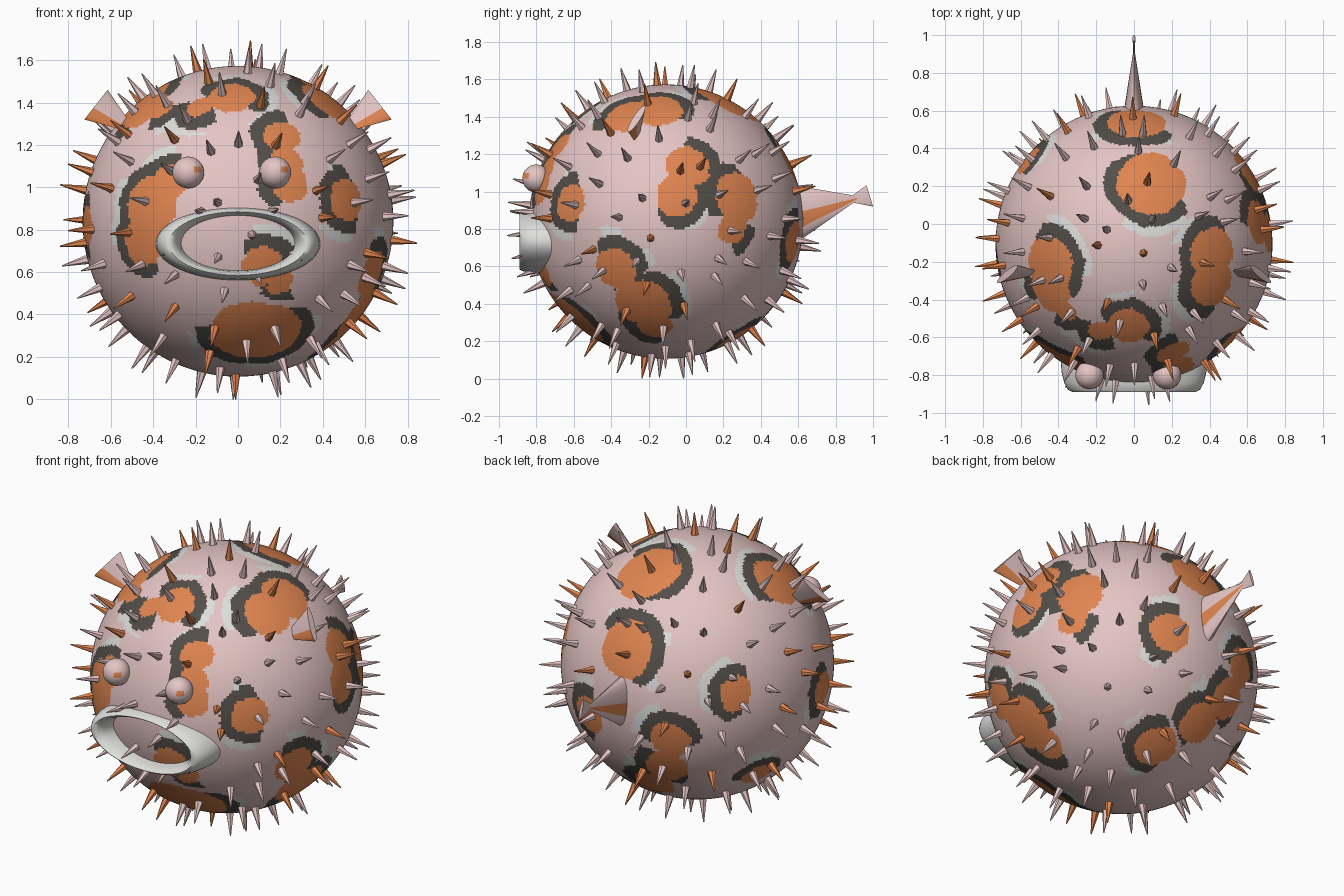
import bpy, bmesh, math, random
from mathutils import Vector, noise

if "Cube" in bpy.data.objects:
    bpy.data.objects.remove(bpy.data.objects["Cube"])

random.seed(4)
CENTRE, R, TIP = Vector((0, -0.107, 0.84)), 0.733, 0.857
PINK, ORANGE, WHITE, DARK = range(4)
MATS = []
for mat_name, col in (("pale_pink", (0.78, 0.56, 0.555)), ("orange", (0.75, 0.235, 0.08)),
                      ("off_white", (0.73, 0.74, 0.71)), ("charcoal", (0.085, 0.075, 0.066))):
    m = bpy.data.materials.new(mat_name)
    m.diffuse_color = (*col, 1)
    m.use_nodes = True
    m.node_tree.nodes["Principled BSDF"].inputs["Base Color"].default_value = m.diffuse_color
    MATS.append(m)

# Orange patches: longitude and latitude (degrees, 0 = front, 90 = right), radius on a
# unit ball, and the bearing (0 = up, 90 = growing longitude) where the dark rim is open
PATCHES = [(-34, 6, .19, 90), (-27, 14, .12, 90), (-38, -8, .15, 90), (20, 33, .12, 90), (20, 14, .12, 120),
           (20, 23, .11, 90), (-4, 53, .15, 200), (-21, 47, .09, 0), (-46, 46, .08, 0), (10, -17, .13, 250),
           (17, -23, .09, 60), (6, -46, .26, 0), (14, -47, .25, 340), (-77, 51, .2, 180), (-61, 46, .17, 120),
           (164, 62, .25, 215), (179, 27, .22, 225), (84, 55, .18, 180), (63, 51, .18, 150), (100, 24, .16, 270),
           (95, 11, .15, 290), (122, 10, .18, 100), (119, -3, .11, 260), (45, 8, .14, 80), (67, -20, .16, 250),
           (78, -37, .21, 310), (82, -50, .13, 90), (161, -8, .15, 100), (-157, -10, .15, 180), (-160, -26, .16, 80),
           (-170, -42, .16, 90), (169, -58, .16, 90), (-128, 11, .13, 110), (-113, -36, .12, 180), (-78, -2, .13, 90)]
BLOBS = []
for lon, lat, rad, gap in PATCHES:
    lon, lat, gap = math.radians(lon), math.radians(lat), math.radians(gap)
    c = Vector((math.sin(lon) * math.cos(lat), -math.cos(lon) * math.cos(lat), math.sin(lat)))
    east = Vector((math.cos(lon), math.sin(lon), 0))
    BLOBS.append((c, rad, c.cross(east) * math.cos(gap) + east * math.sin(gap)))


def patch_colour(d):
    """Orange blobs with open charcoal rims, and patchy white outside the rims."""
    dist, v, gap = min(((d - c).length - rad, d - c, gap) for c, rad, gap in BLOBS)
    dist += 0.02 * noise.noise(d * 8) + 0.012 * noise.noise(d * 30)
    if dist < 0:
        return ORANGE
    if dist > 0.2:
        return PINK
    drift = noise.noise(d * 3.2 + Vector((4, 1, 7)))
    facing = v.normalized().dot(gap) - 0.5 * drift
    if dist < min(0.09, 0.25 * (0.45 - facing)):
        return DARK
    if dist < 0.15 and facing < -0.1 and drift > 0:
        return WHITE
    return PINK


def finish(name, bm, smooth=None):
    bmesh.ops.recalc_face_normals(bm, faces=bm.faces[:])
    me = bpy.data.meshes.new(name)
    bm.to_mesh(me)
    bm.free()
    ob = bpy.data.objects.new(name, me)
    bpy.context.collection.objects.link(ob)
    for mat in MATS:
        me.materials.append(mat)
    if smooth:
        bpy.ops.object.select_all(action='DESELECT')
        ob.select_set(True)
        bpy.context.view_layer.objects.active = ob
        bpy.ops.object.shade_smooth_by_angle(angle=math.radians(smooth))
    return ob


# Round body with painted patches
bm = bmesh.new()
bmesh.ops.create_uvsphere(bm, u_segments=320, v_segments=160, radius=R)
for f in bm.faces:
    f.material_index = patch_colour(f.calc_center_median().normalized())
bmesh.ops.translate(bm, verts=bm.verts[:], vec=CENTRE)
finish("body", bm, 40)

# Spikes: jittered even spread over the whole body
bm = bmesh.new()
COUNT = 165
for i in range(COUNT):
    z = 1 - (2 * i + 1) / COUNT
    a, w = i * math.pi * (3 - math.sqrt(5)), math.sqrt(1 - z * z)
    d = Vector((w * math.cos(a), w * math.sin(a), z))
    d = (d + Vector([random.uniform(-0.08, 0.08) for _ in range(3)])).normalized()
    if d.y > 0.97:
        continue
    rot = d.to_track_quat('Z', 'Y').to_matrix().to_4x4()
    tip = min(TIP, CENTRE.z / max(0.01, -d.z))
    rot.translation = CENTRE + d * (R + tip - 0.02) / 2
    new = bmesh.ops.create_cone(bm, cap_ends=True, segments=6, radius1=0.025, radius2=0.003,
                                depth=tip - R + 0.02, matrix=rot)["verts"]
    colour = ORANGE if random.random() < 0.2 else PINK
    for f in {f for v in new for f in v.link_faces}:
        f.material_index = colour
finish("spikes", bm)

# Oval lips: a ring with a deep oval section
bm = bmesh.new()
N, M = 56, 16
ring = []
for i in range(N):
    t = math.tau * i / N
    ring.append([bm.verts.new(((0.326 + 0.062 * math.cos(p)) * math.cos(t), -0.72 - 0.17 * math.sin(p),
                               0.735 + (0.15 + 0.025 * math.cos(p)) * math.sin(t)))
                 for p in (math.tau * j / M for j in range(M))])
for i in range(N):
    for j in range(M):
        a, b = ring[i], ring[(i + 1) % N]
        bm.faces.new((a[j], b[j], b[(j + 1) % M], a[(j + 1) % M])).material_index = WHITE
finish("lips", bm, 60)

# Eyes with a small orange fleck
for name, x in (("left_eye", -0.235), ("right_eye", 0.175)):
    bm = bmesh.new()
    bmesh.ops.create_uvsphere(bm, u_segments=32, v_segments=16, radius=0.075)
    for f in bm.faces:
        if (f.calc_center_median().normalized() - Vector((0.6, -0.75, 0.15))).length < 0.25:
            f.material_index = ORANGE
    bmesh.ops.translate(bm, verts=bm.verts[:], vec=(x, -0.80, 1.07))
    finish(name, bm, 40)


def flat_cone(name, apex, end_a, end_b, thick, n=20, orange=()):
    """Flattened cone from its apex to an oval rim running from end_a to end_b."""
    apex, a, b = Vector(apex), Vector(end_a), Vector(end_b)
    mid, half = (a + b) / 2, (a - b) / 2
    side = half.cross(mid - apex).normalized() * thick
    bm = bmesh.new()
    tip = bm.verts.new(apex)
    rim = [bm.verts.new(mid + half * math.cos(math.tau * i / n) + side * math.sin(math.tau * i / n)) for i in range(n)]
    bm.faces.new(rim)
    for i in range(n):
        f = bm.faces.new((tip, rim[i], rim[(i + 1) % n]))
        f.material_index = ORANGE if i in orange else PINK
    return finish(name, bm, 40)


# Side fins and tail
for name, m in (("left_fin", -1), ("right_fin", 1)):
    flat_cone(name, (m * 0.47, -0.26, 1.25), (m * 0.615, -0.22, 1.46), (m * 0.725, -0.31, 1.32), 0.02,
              orange=range(6, 14))
flat_cone("tail_stem", (0, 0.94, 0.972), (0, 0.57, 1.035), (0, 0.61, 0.74), 0.055, orange=(5, 6, 13, 14))
flat_cone("tail_fin", (0, 0.85, 0.95), (0, 0.965, 1.035), (0, 1.0, 0.92), 0.008)
